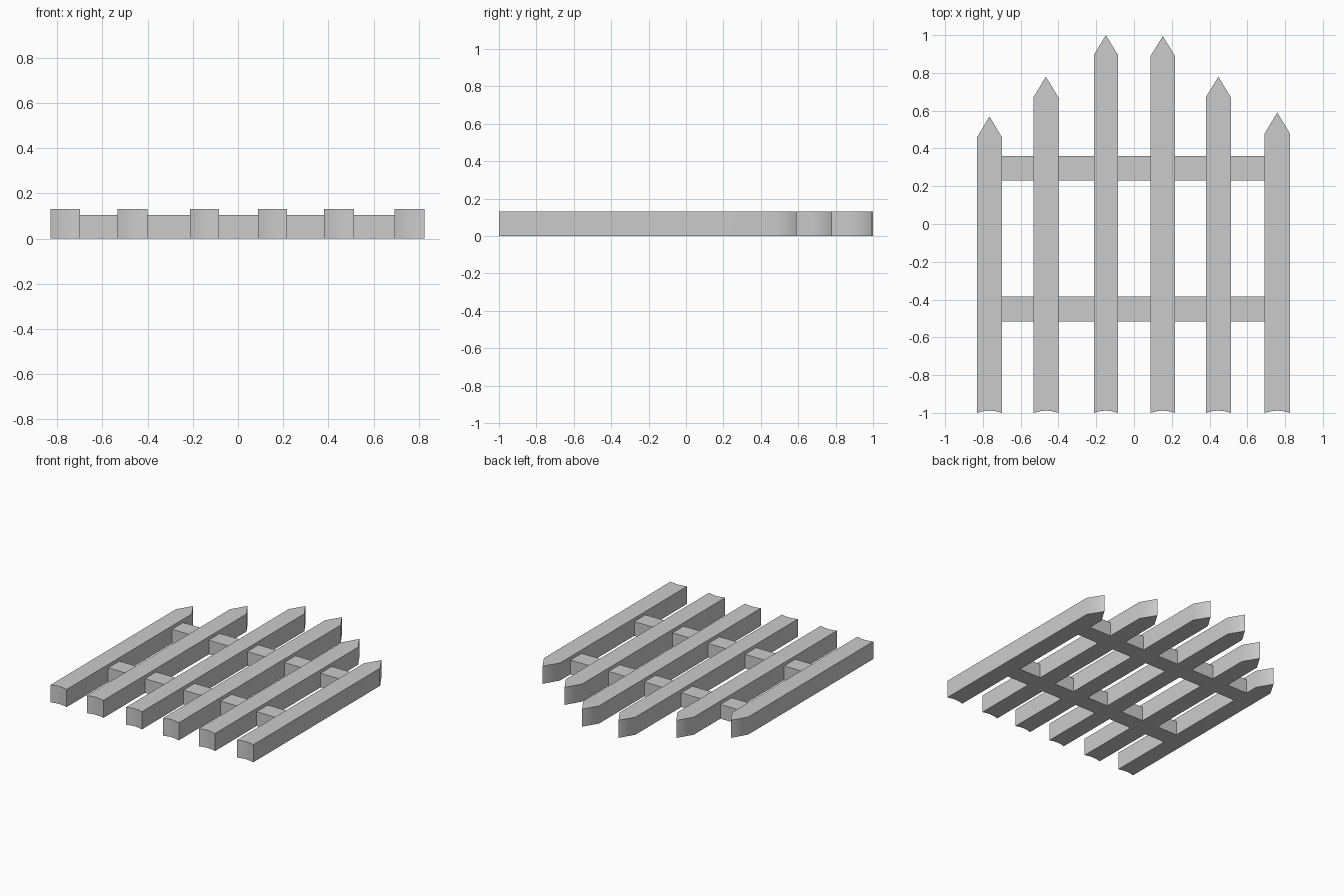
import bpy, bmesh, math

if "Cube" in bpy.data.objects:
    bpy.data.objects.remove(bpy.data.objects["Cube"])

H = 0.13        # picket thickness
RAIL_H = 0.105  # rail thickness


def make_object(name, bm):
    bmesh.ops.recalc_face_normals(bm, faces=bm.faces)
    mesh = bpy.data.meshes.new(name)
    bm.to_mesh(mesh)
    bm.free()
    ob = bpy.data.objects.new(name, mesh)
    bpy.context.collection.objects.link(ob)
    return ob


def picket(name, x0, x1, shoulder, tip):
    # outline: shallow hollow at the foot, pointed head
    pts = []
    for i in range(5):
        t = i / 4
        pts.append((x0 + (x1 - x0) * t, -1 + 0.012 * math.sin(math.pi * t)))
    pts += [(x1, shoulder), ((x0 + x1) / 2, tip), (x0, shoulder)]
    bm = bmesh.new()
    face = bm.faces.new([bm.verts.new((x, y, 0)) for x, y in pts])
    ext = bmesh.ops.extrude_face_region(bm, geom=[face])
    top = [v for v in ext["geom"] if isinstance(v, bmesh.types.BMVert)]
    bmesh.ops.translate(bm, vec=(0, 0, H), verts=top)
    if face.is_valid and len(bm.faces) == len(pts) + 1:
        bm.faces.new([v for v in bm.verts if v.co.z == 0][:len(pts)])
    ob = make_object(name, bm)
    # rounded shading at the head, large faces kept flat
    bpy.ops.object.select_all(action='DESELECT')
    ob.select_set(True)
    bpy.context.view_layer.objects.active = ob
    bpy.ops.object.shade_smooth_by_angle(angle=math.radians(40))
    mod = ob.modifiers.new("flat_sides", 'WEIGHTED_NORMAL')
    mod.keep_sharp = True


def rail_piece(name, x0, x1, y0, y1):
    # box sleeve, open where it meets the pickets
    bm = bmesh.new()
    prof = [(y0, 0), (y1, 0), (y1, RAIL_H), (y0, RAIL_H)]
    a = [bm.verts.new((x0, y, z)) for y, z in prof]
    b = [bm.verts.new((x1, y, z)) for y, z in prof]
    for i in range(4):
        j = (i + 1) % 4
        bm.faces.new((a[i], b[i], b[j], a[j]))
    ob = make_object(name, bm)
    # open mesh: make sure the top faces up
    top = max(ob.data.polygons, key=lambda p: p.center.z)
    if top.normal.z < 0:
        ob.data.flip_normals()


# Pickets: left, right, shoulder, tip
pickets = [
    (-0.83, -0.70, 0.46, 0.57),
    (-0.533, -0.40, 0.67, 0.78),
    (-0.213, -0.085, 0.895, 1.00),
    (0.088, 0.217, 0.89, 0.995),
    (0.38, 0.513, 0.67, 0.78),
    (0.692, 0.825, 0.48, 0.59),
]
for n, p in enumerate(pickets):
    picket(f"picket_{n + 1}", *p)

# Rails between neighbouring pickets
for label, y0, y1 in (("upper", 0.23, 0.36), ("lower", -0.515, -0.385)):
    for n in range(5):
        rail_piece(f"{label}_rail_{n + 1}", pickets[n][1], pickets[n + 1][0], y0, y1)
